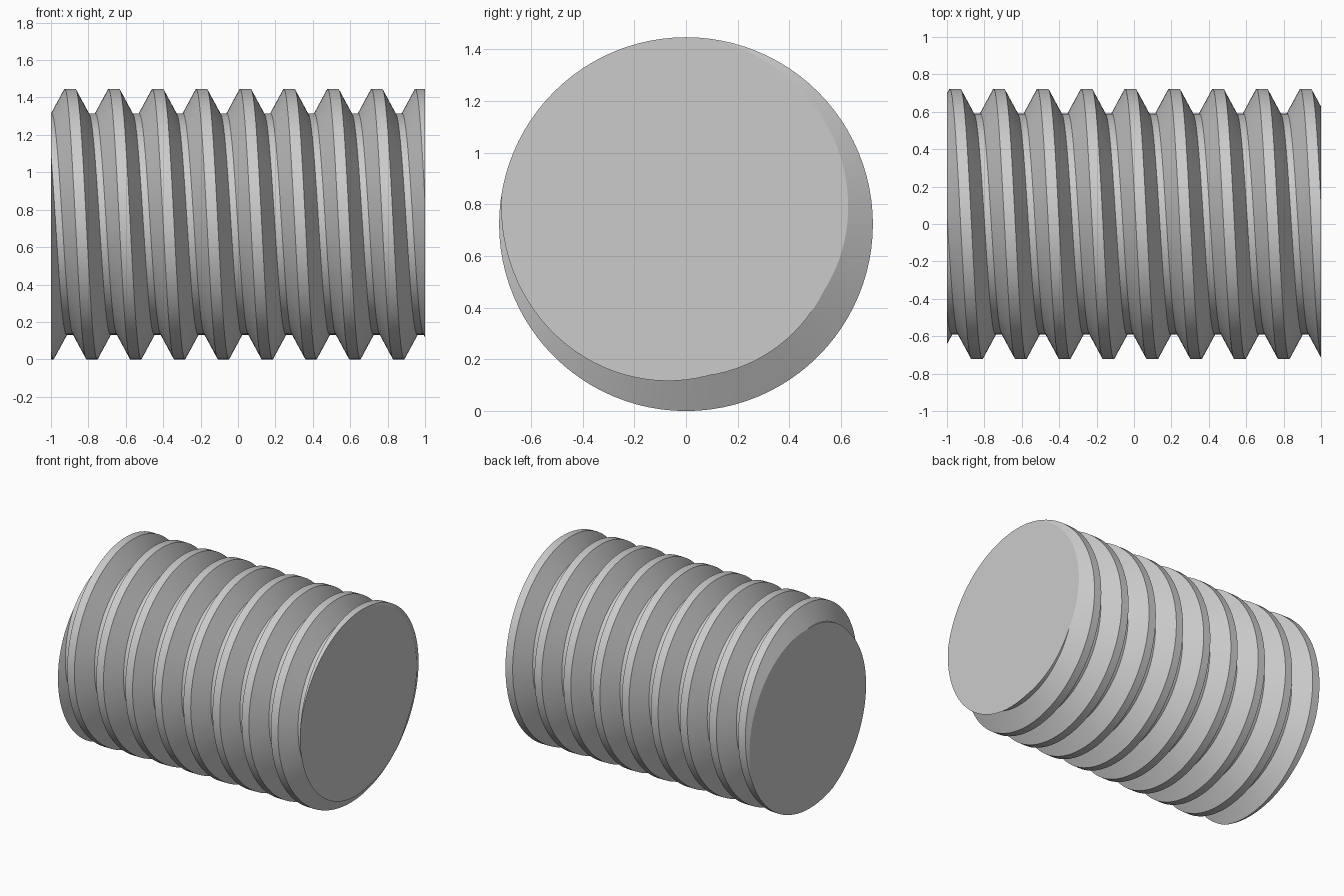
import bpy, bmesh
from math import tau
from mathutils import Vector

cube = bpy.data.objects.get("Cube")
if cube:
    bpy.data.objects.remove(cube, do_unlink=True)

HALF = 1.0           # half length of the rod
CREST_R = 0.723
ROOT_R = 0.592
PITCH = 0.2343
CREST_W = 0.058
ROOT_W = 0.036
CREST_X = -0.898     # centre of a crest at the top of the rod
STEPS = 96           # segments per turn
TURNS = 12

steel = bpy.data.materials.new("grey steel")
steel.use_nodes = True
grey = (0.6, 0.6, 0.6, 1)
steel.diffuse_color = grey
steel.node_tree.nodes["Principled BSDF"].inputs["Base Color"].default_value = grey

# One pitch of the thread profile, swept along a helix past both ends
bm = bmesh.new()
start = CREST_X - 2 * PITCH
profile = [(-CREST_W / 2, CREST_R), (CREST_W / 2, CREST_R),
           (PITCH / 2 - ROOT_W / 2, ROOT_R), (PITCH / 2 + ROOT_W / 2, ROOT_R),
           (PITCH - CREST_W / 2, CREST_R)]
verts = [bm.verts.new((start + x, 0, r)) for x, r in profile]
edges = [bm.edges.new(pair) for pair in zip(verts, verts[1:])]
bmesh.ops.spin(bm, geom=verts + edges, cent=(0, 0, 0), axis=(1, 0, 0),
               dvec=(PITCH / STEPS, 0, 0), angle=tau * TURNS,
               steps=STEPS * TURNS, use_duplicate=False)
bmesh.ops.remove_doubles(bm, verts=bm.verts[:], dist=0.0005)

# Cut both ends square and cap them
for side in (-1, 1):
    cut = bmesh.ops.bisect_plane(bm, geom=bm.verts[:] + bm.edges[:] + bm.faces[:],
                                 dist=1e-5, plane_co=(side * HALF, 0, 0),
                                 plane_no=Vector((side, 0, 0)), clear_outer=True)
    rim = [e for e in cut["geom_cut"] if isinstance(e, bmesh.types.BMEdge)]
    bmesh.ops.holes_fill(bm, edges=rim, sides=0)
bmesh.ops.recalc_face_normals(bm, faces=bm.faces[:])
bmesh.ops.translate(bm, verts=bm.verts[:], vec=(0, 0, CREST_R))

mesh = bpy.data.meshes.new("threaded_rod")
bm.to_mesh(mesh)
bm.free()
mesh.materials.append(steel)
rod = bpy.data.objects.new("threaded_rod", mesh)
bpy.context.collection.objects.link(rod)
bpy.context.view_layer.objects.active = rod
rod.select_set(True)
bpy.ops.object.shade_smooth_by_angle(angle=0.35)
